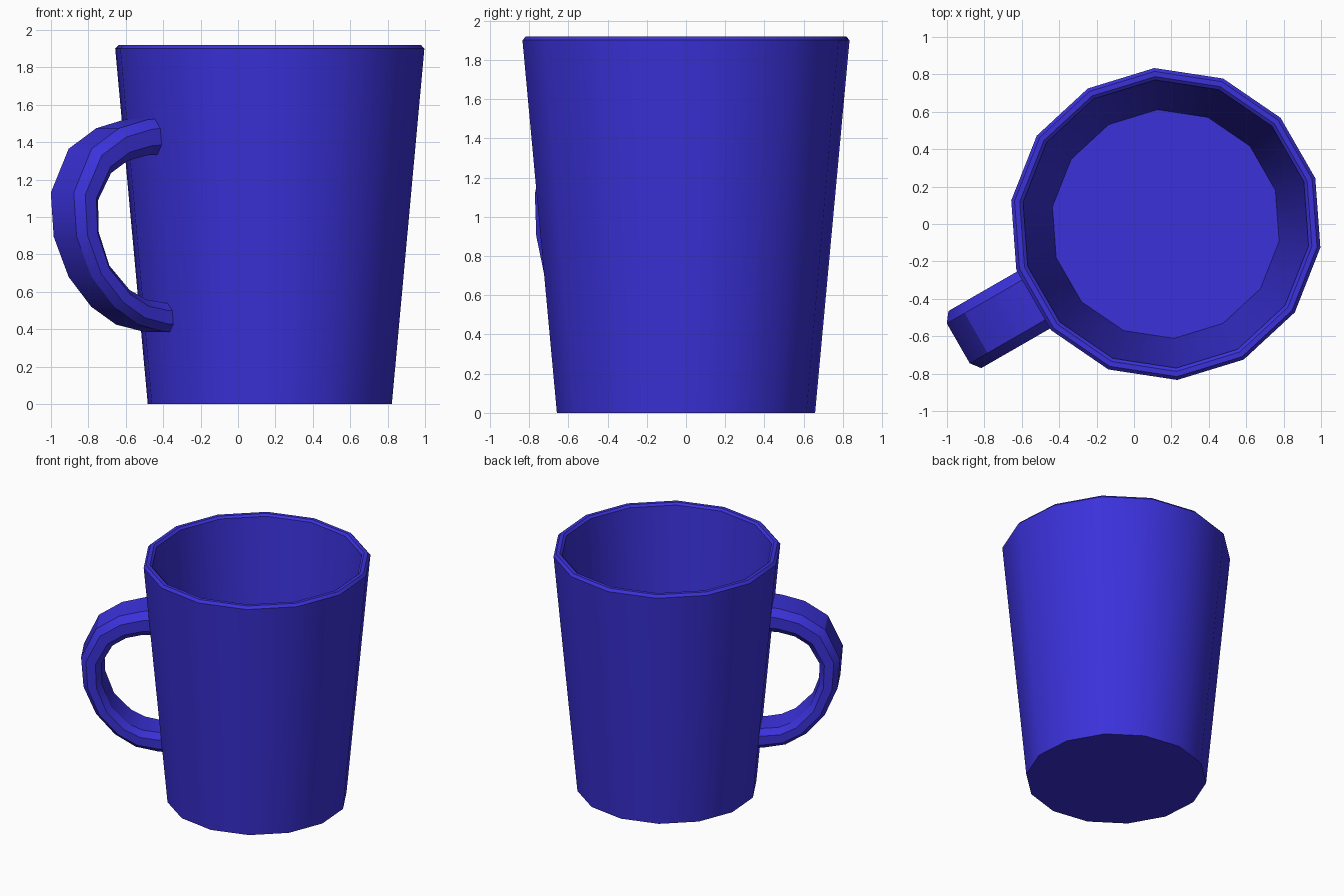
import bpy, bmesh, math
from mathutils import Vector

cube = bpy.data.objects.get("Cube")
if cube:
    bpy.data.objects.remove(cube, do_unlink=True)

blue = bpy.data.materials.new("glaze blue")
blue.use_nodes = True
color = (0.043, 0.031, 0.70, 1)
blue.diffuse_color = color
blue.node_tree.nodes["Principled BSDF"].inputs["Base Color"].default_value = color

SIDES = 14
CENTER = Vector((0.17, 0, 0))
HANDLE_ANGLE = math.radians(209.9)
STEP = math.tau / SIDES


def make_loft(name, rings):
    """Skin a list of closed rings and cap both ends."""
    bm = bmesh.new()
    loops = [[bm.verts.new(p) for p in ring] for ring in rings]
    for a, b in zip(loops, loops[1:]):
        for i in range(len(a)):
            j = (i + 1) % len(a)
            bm.faces.new((a[i], a[j], b[j], b[i]))
    bm.faces.new(loops[0])
    bm.faces.new(loops[-1])
    bmesh.ops.recalc_face_normals(bm, faces=bm.faces)
    mesh = bpy.data.meshes.new(name)
    bm.to_mesh(mesh)
    bm.free()
    obj = bpy.data.objects.new(name, mesh)
    bpy.context.collection.objects.link(obj)
    mesh.materials.append(blue)
    bpy.ops.object.select_all(action="DESELECT")
    obj.select_set(True)
    bpy.context.view_layer.objects.active = obj
    bpy.ops.object.shade_smooth_by_angle(angle=math.radians(30))
    return obj


# Cup: tapered wall, bevelled rim, inner wall and floor (radius, height)
profile = [(0.66, 0), (0.836, 1.90), (0.818, 1.92), (0.79, 1.92),
           (0.772, 1.905), (0.613, 0.08)]
cup_rings = []
for r, z in profile:
    angles = [HANDLE_ANGLE + (i + 0.5) * STEP for i in range(SIDES)]
    cup_rings.append([CENTER + Vector((r * math.cos(a), r * math.sin(a), z))
                      for a in angles])
make_loft("cup", cup_rings)

# Handle: outer and inner edge as (distance from cup axis, height)
outer = [(0.74, 1.53), (0.83, 1.52), (1.0, 1.475), (1.17, 1.365), (1.28, 1.13),
         (1.262, 0.895), (1.17, 0.68), (1.03, 0.52), (0.88, 0.425),
         (0.72, 0.388), (0.645, 0.383)]
inner = [(0.74, 1.335), (0.83, 1.33), (0.95, 1.30), (1.05, 1.235), (1.13, 1.09),
         (1.126, 0.92), (1.06, 0.74), (0.935, 0.61), (0.83, 0.56),
         (0.71, 0.542), (0.645, 0.54)]
# Bevelled rectangular section: (half width side, share from outer to inner)
half = [(0.123, 0), (0.176, 0.27), (0.176, 0.73), (0.123, 1)]
section = half + [(-w, t) for w, t in reversed(half)]
out_dir = Vector((math.cos(HANDLE_ANGLE), math.sin(HANDLE_ANGLE), 0))
side_dir = Vector((-out_dir.y, out_dir.x, 0))
handle_rings = []
for (do, zo), (di, zi) in zip(outer, inner):
    taper = min(1, 0.86 + max(0, do - 0.72) * 0.6)if zo < 1 else 1
    a = out_dir * do + Vector((0, 0, zo))
    b = out_dir * di + Vector((0, 0, zi))
    handle_rings.append([CENTER + a.lerp(b, t) + side_dir * w * taper
                         for w, t in section])
make_loft("handle", handle_rings)
